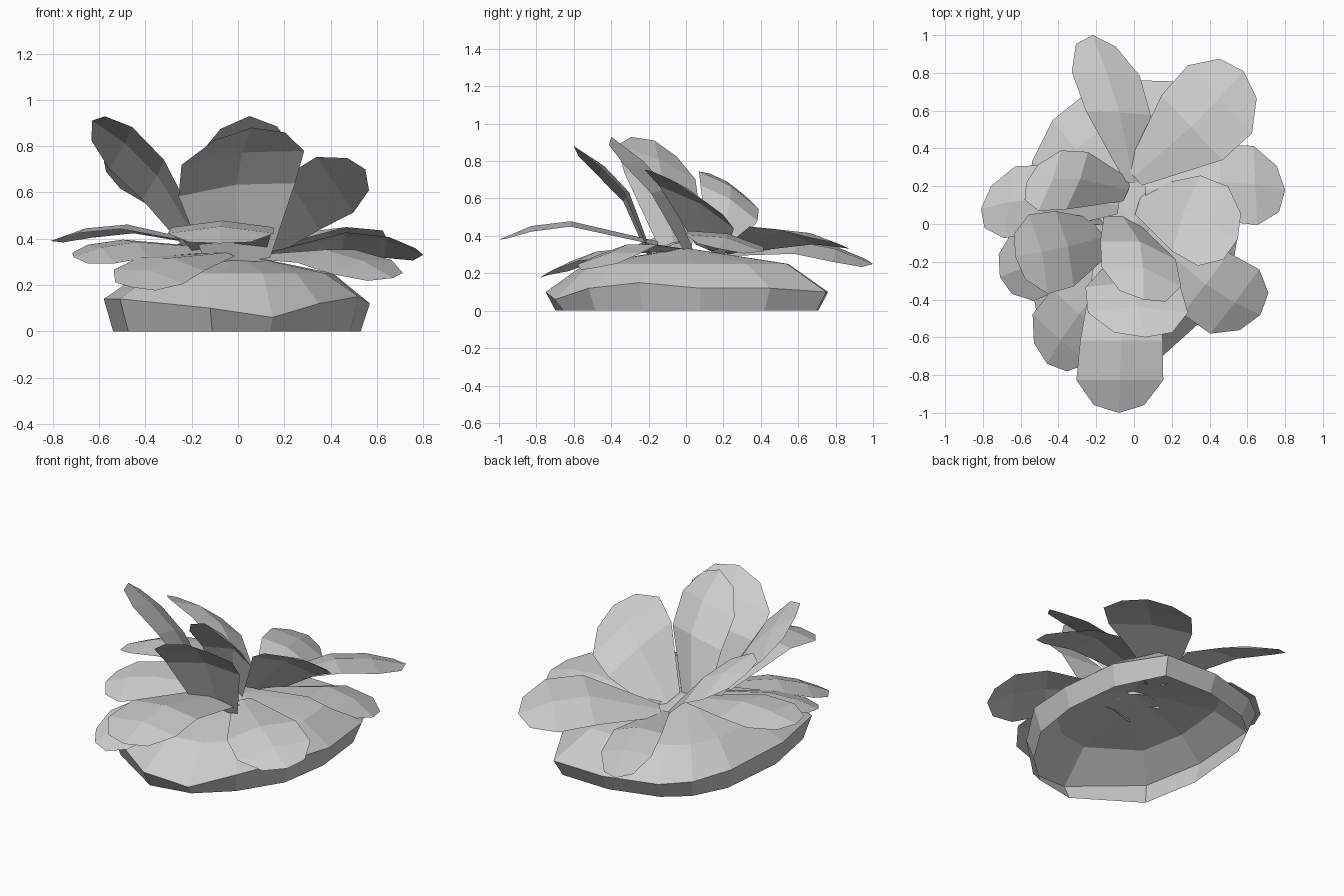
import bpy
from mathutils import Vector


def make_mesh(name, verts, faces):
    me = bpy.data.meshes.new(name)
    me.from_pydata([tuple(v) for v in verts], [], faces)
    me.update()
    ob = bpy.data.objects.new(name, me)
    bpy.context.collection.objects.link(ob)
    return ob


# Hollow soil mound: irregular outline (x, y, rim height) scaled into rings, open below
outline = [(-0.12, -0.75, 0.10), (0.15, -0.70, 0.06), (0.35, -0.52, 0.12),
           (0.52, -0.25, 0.15), (0.57, 0.08, 0.12), (0.53, 0.45, 0.12),
           (0.38, 0.75, 0.10), (0.04, 0.76, 0.10), (-0.28, 0.67, 0.10),
           (-0.43, 0.55, 0.11), (-0.54, 0.33, 0.13), (-0.58, -0.12, 0.14),
           (-0.51, -0.50, 0.14)]
n = len(outline)
verts = []
for s, z in ((0.93, 0.0), (1.0, None), (0.72, 0.25)):
    verts += [(x * s, y * s, h if z is None else z) for x, y, h in outline]
verts.append((0, 0, 0.335))
faces = []
for r in range(2):
    for i in range(n):
        j = (i + 1) % n
        faces.append((r * n + i, r * n + j, r * n + n + j, r * n + n + i))
faces += [(2 * n + i, 2 * n + (i + 1) % n, 3 * n) for i in range(n)]
make_mesh("soil_mound", verts, faces)


def leaf(name, base, mid, tip, side, root=0.25, drop=0.03):
    """Creased leaf along a curve through base, mid and tip; side is the half width."""
    b, m, p, w = Vector(base), Vector(mid), Vector(tip), Vector(side)
    nor = (p - b).cross(w).normalized()
    if nor.z < 0:
        nor = -nor
    k = 0.6

    def centre(t):
        return (b * ((t - k) * (t - 1) / k) + m * (t * (t - 1) / (k * (k - 1)))
                + p * (t * (t - k) / (1 - k)))

    vs = []
    # rows: centre position, edge position, relative width
    for tc, te, f in ((0, 0, root), (0.5, 0.5, 0.95), (0.76, 0.76, 1.0), (1.0, 0.94, 0.58)):
        e = centre(te) - nor * drop * f
        vs += [e - w * f, centre(tc), e + w * f]
    fs = []
    for r in range(3):
        a = 3 * r
        fs += [(a, a + 1, a + 4, a + 3), (a + 1, a + 2, a + 5, a + 4)]
    make_mesh(name, vs, fs)


# Low spreading leaves: base, middle, tip, half-width vector
low = [
    ((0, 0.22, 0.31), (-0.10, 0.67, 0.36), (-0.22, 1.0, 0.25), (0.18, -0.01, -0.04)),
    ((0, 0.25, 0.33), (0.36, 0.57, 0.43), (0.58, 0.81, 0.36), (0.17, -0.18, 0.05)),
    ((0.06, 0.18, 0.32), (0.53, 0.22, 0.41), (0.80, 0.18, 0.33), (0.01, -0.21, 0.045)),
    ((0.06, -0.05, 0.33), (0.44, -0.36, 0.34), (0.67, -0.48, 0.23), (-0.13, -0.17, -0.03)),
    ((-0.04, -0.15, 0.37), (-0.07, -0.70, 0.475), (-0.08, -1.0, 0.38), (0.23, 0, 0), 0.7),
    ((-0.05, -0.20, 0.34), (-0.33, -0.53, 0.30), (-0.46, -0.74, 0.19), (-0.15, 0.13, 0.03)),
    ((-0.10, -0.05, 0.36), (-0.50, -0.20, 0.38), (-0.71, -0.28, 0.32), (-0.06, 0.18, 0.04)),
    ((-0.08, 0.10, 0.37), (-0.55, 0.13, 0.46), (-0.81, 0.08, 0.39), (0.03, 0.19, -0.01)),
]
for i, a in enumerate(low):
    leaf(f"low_leaf_{i + 1}", *a)

# Raised inner leaves, steeper at the root and bending outwards
upper = [
    ((0.03, 0.13, 0.32), (0.32, 0.05, 0.61), (0.55, -0.08, 0.70), (-0.08, -0.21, 0.12), 0.35),
    ((-0.06, 0.04, 0.32), (0.04, -0.14, 0.71), (0.05, -0.40, 0.93), (0.21, -0.05, 0.01), 0.45, 0.06),
    ((0, -0.18, 0.30), (0.0, -0.35, 0.69), (0.06, -0.60, 0.88), (0.265, 0.0, 0.03), 0.5, 0.04),
    ((-0.13, -0.06, 0.32), (-0.40, -0.13, 0.73), (-0.63, -0.17, 0.91), (0.05, -0.21, 0.09), 0.4),
    ((-0.03, 0.18, 0.32), (-0.34, 0.24, 0.63), (-0.57, 0.22, 0.69), (0.06, 0.16, -0.10), 0.35),
]
for i, a in enumerate(upper):
    leaf(f"upper_leaf_{i + 1}", *a)
